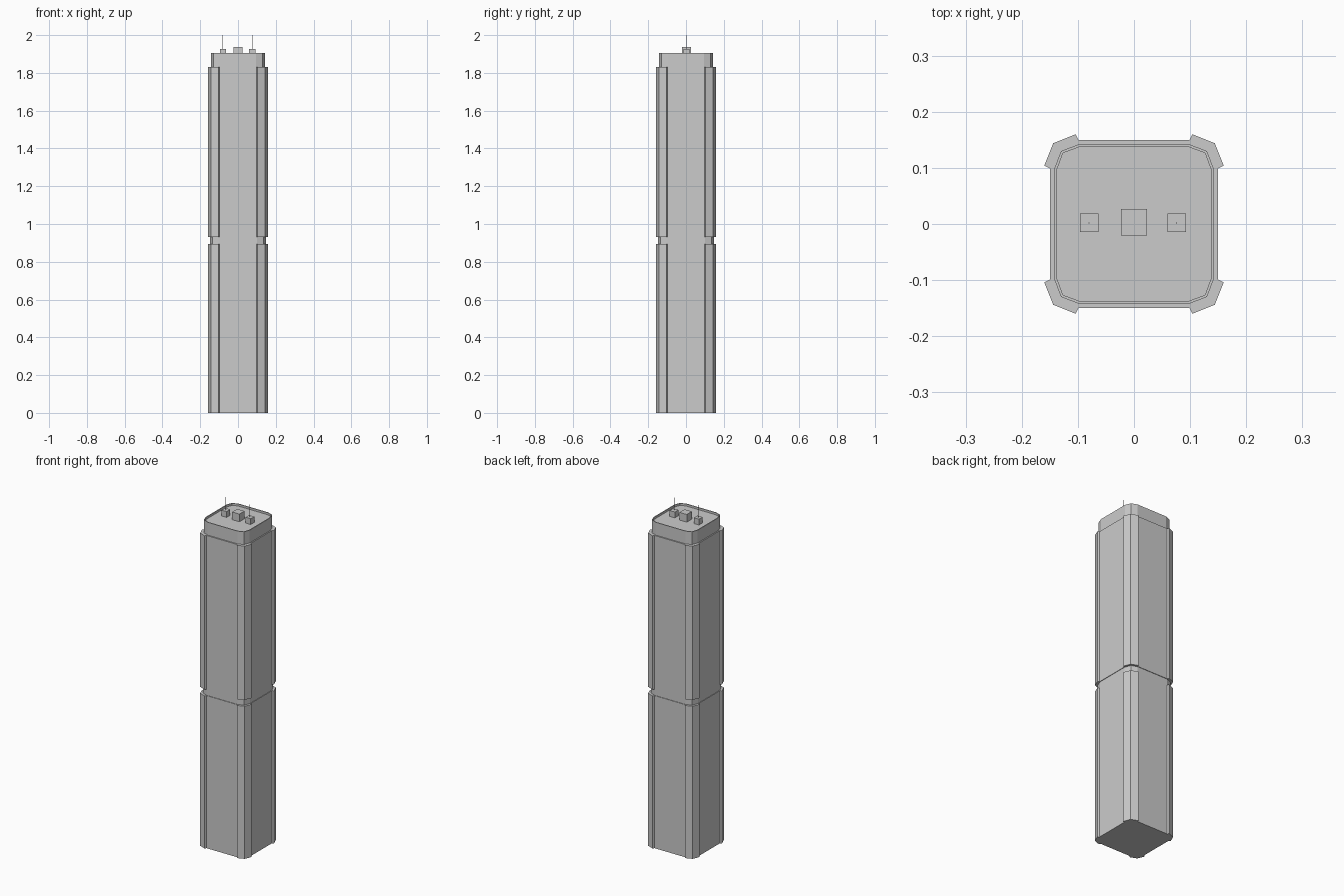
import bpy, bmesh

if "Cube" in bpy.data.objects:
    bpy.data.objects.remove(bpy.data.objects["Cube"])


def prism(name, corner, z0, z1):
    """Extrude an outline made of one corner profile repeated around four sides."""
    pts = []
    for _ in range(4):
        pts += corner
        corner = [(-y, x) for x, y in corner]
    bm = bmesh.new()
    base = bm.faces.new([bm.verts.new((x, y, z0)) for x, y in pts])
    new = bmesh.ops.extrude_face_region(bm, geom=[base])["geom"]
    for v in new:
        if isinstance(v, bmesh.types.BMVert):
            v.co.z = z1
    bmesh.ops.recalc_face_normals(bm, faces=bm.faces)
    mesh = bpy.data.meshes.new(name)
    bm.to_mesh(mesh)
    bm.free()
    obj = bpy.data.objects.new(name, mesh)
    bpy.context.collection.objects.link(obj)
    return obj


def box(name, x, y, w, z0, z1):
    bpy.ops.mesh.primitive_cube_add(size=1, location=(x, y, (z0 + z1) / 2))
    obj = bpy.context.object
    obj.name = name
    obj.scale = (w, w, z1 - z0)


def rounded(h):
    """Two-segment corner of a square with half width h."""
    return [(h, h - 0.047), (h - 0.013, h - 0.013), (h - 0.047, h)]


# Tower shafts: flat panels with raised corner piers
pier = [(0.15, 0.099), (0.16, 0.104), (0.144, 0.144), (0.104, 0.16), (0.099, 0.15)]
prism("lower_shaft", pier, 0, 0.893)
prism("upper_shaft", pier, 0.93, 1.83)

# Recessed floor band between the shafts
prism("middle_band", rounded(0.147), 0.893, 0.93)

# Crown with a thin parapet around a sunken roof
crown = prism("crown", rounded(0.143), 1.83, 1.905)
bm = bmesh.new()
bm.from_mesh(crown.data)
top = max(bm.faces, key=lambda f: f.calc_center_median().z)
bmesh.ops.inset_region(bm, faces=[top], thickness=0.005)
sunk = bmesh.ops.extrude_face_region(bm, geom=[top])["geom"]
bmesh.ops.translate(bm, vec=(0, 0, -0.012),
                    verts=[v for v in sunk if isinstance(v, bmesh.types.BMVert)])
bmesh.ops.delete(bm, geom=[f for f in [top] if f.is_valid], context='FACES')
bmesh.ops.recalc_face_normals(bm, faces=bm.faces)
bm.to_mesh(crown.data)
bm.free()

# Rooftop plant housings and thin masts
box("roof_housing", 0, 0.003, 0.047, 1.893, 1.938)
for side, x in (("left", -0.08), ("right", 0.076)):
    box(side + "_mast_base", x, 0.002, 0.033, 1.893, 1.927)
    box(side + "_mast", x, 0.002, 0.002, 1.927, 2.0)
